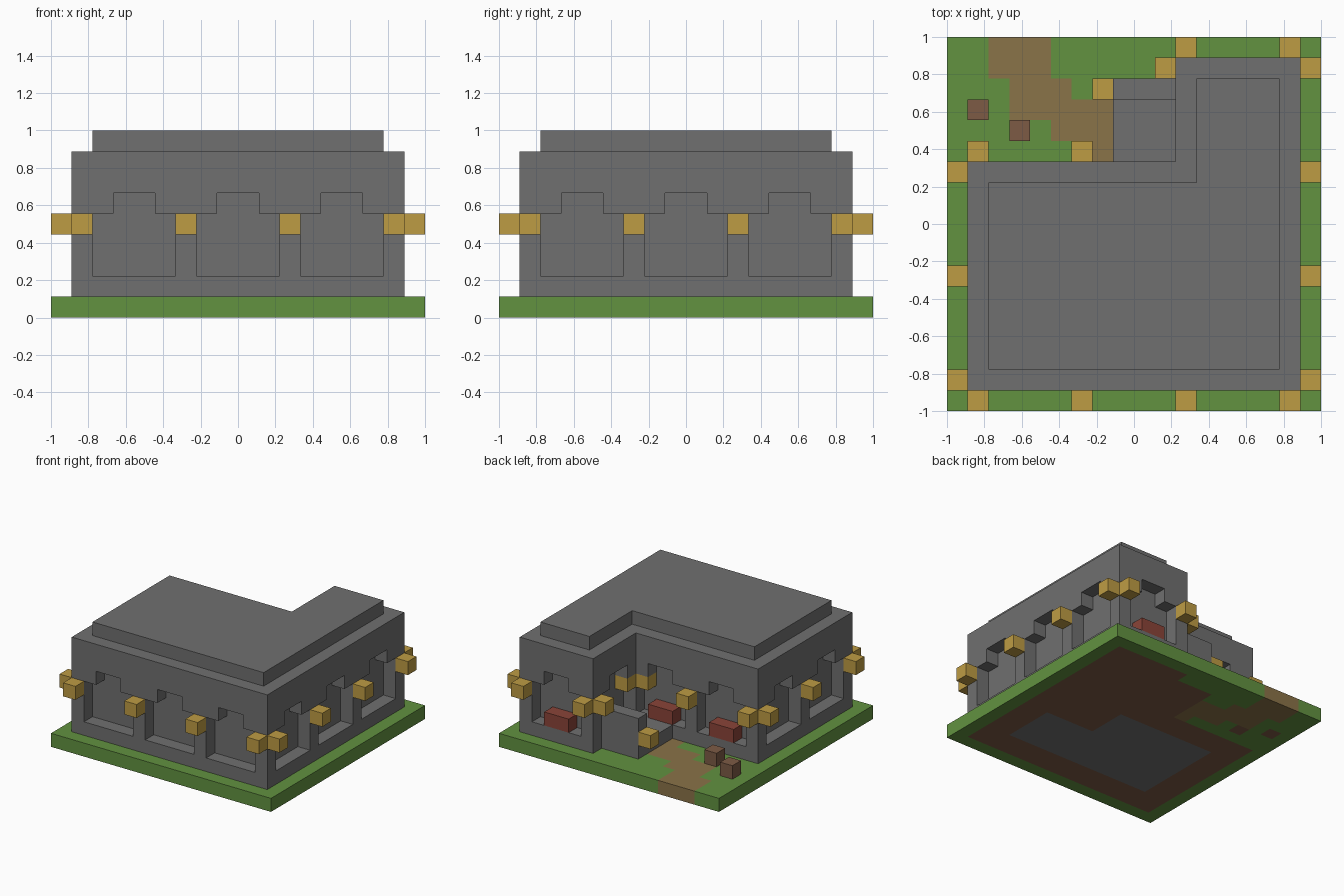
import bpy, bmesh
from mathutils import Vector, Matrix

cube = bpy.data.objects.get("Cube")
if cube:
    bpy.data.objects.remove(cube, do_unlink=True)

N = 18            # cells along each side
U = 2 / N         # size of one cell


def material(name, rgb):
    linear = [((c / 255 + 0.055) / 1.055) ** 2.4 for c in rgb] + [1]
    m = bpy.data.materials.new(name)
    m.use_nodes = True
    m.diffuse_color = linear
    m.node_tree.nodes["Principled BSDF"].inputs["Base Color"].default_value = linear
    return m


stone = material("stone grey", (112, 112, 112))
grass = material("grass green", (98, 146, 64))
dirt = material("path brown", (138, 115, 72))
soil = material("soil brown", (125, 91, 69))
gold = material("lamp gold", (190, 156, 68))
brick = material("brick red", (138, 68, 56))


def finish(name, bm, mats):
    bmesh.ops.recalc_face_normals(bm, faces=bm.faces)
    mesh = bpy.data.meshes.new(name)
    bm.to_mesh(mesh)
    bm.free()
    for m in mats:
        mesh.materials.append(m)
    obj = bpy.data.objects.new(name, mesh)
    bpy.context.collection.objects.link(obj)
    return obj


def place(x, y, z):
    return Vector((x * U - 1, y * U - 1, z * U))


def boxes(name, items, mat):
    """One object of boxes, each given as (corner, size) in cells."""
    bm = bmesh.new()
    for corner, size in items:
        mid = place(*(c + s / 2 for c, s in zip(corner, size)))
        scale = Matrix.Diagonal((*(s * U for s in size), 1))
        bmesh.ops.create_cube(bm, size=1, matrix=Matrix.Translation(mid) @ scale)
    return finish(name, bm, [mat])


def l_slab(name, inset, z0, z1):
    """L-shaped storey, drawn in by a number of cells on every side."""
    a, b = 1 + inset, 17 - inset
    cx, cy = 11 + inset, 12 - inset
    outline = [(a, a), (b, a), (b, b), (cx, b), (cx, cy), (a, cy)]
    bm = bmesh.new()
    face = bm.faces.new([bm.verts.new(place(x, y, z0)) for x, y in outline])
    top = bmesh.ops.extrude_face_region(bm, geom=[face])["geom"]
    bmesh.ops.translate(bm, vec=(0, 0, (z1 - z0) * U),
                        verts=[v for v in top if isinstance(v, bmesh.types.BMVert)])
    return finish(name, bm, [stone])


# Ground plate, coloured cell by cell through its full thickness
path_areas = [(2, 16, 5, 18), (3, 15, 6, 16), (3, 14, 8, 15), (5, 13, 8, 14), (7, 12, 8, 13)]
soil_areas = [(1, 1, 17, 12), (11, 12, 17, 17), (8, 12, 11, 16), (1, 14, 2, 15), (3, 13, 4, 14)]
floor_areas = [(3, 3, 11, 10), (11, 3, 15, 7)]


def inside(x, y, areas):
    return any(x0 < x < x1 and y0 < y < y1 for x0, y0, x1, y1 in areas)


bm = bmesh.new()
bmesh.ops.create_grid(bm, x_segments=N, y_segments=N, size=1)
top = bmesh.ops.extrude_face_region(bm, geom=bm.faces[:])["geom"]
bmesh.ops.translate(bm, vec=(0, 0, U),
                    verts=[v for v in top if isinstance(v, bmesh.types.BMVert)])
bm.normal_update()
for f in bm.faces:
    c = f.calc_center_median()
    # side faces take the colour of the cell just behind them
    x, y = (min(max((t + 1) / U, 0.5), N - 0.5) for t in (c.x, c.y))
    if inside(x, y, path_areas):
        f.material_index = 1
    elif c.z < U / 4 and inside(x, y, floor_areas):
        f.material_index = 3
    elif c.z < U / 4 and inside(x, y, soil_areas):
        f.material_index = 2
finish("ground", bm, [grass, dirt, soil, stone])

# House storeys: plinth, recessed wall, lintel band and roof
l_slab("plinth", 0, 1, 2)
l_slab("recessed_wall", 1, 2, 6)
l_slab("lintel_band", 0, 6, 8)
l_slab("roof", 1, 8, 9)

# Each wall: axis it runs along, fixed cell, outward step, pillar positions
walls = [("x", 1, -1, (1, 6, 11, 16)),    # front
         ("y", 16, 1, (1, 6, 11, 16)),    # left side
         ("y", 1, -1, (1, 6, 11)),        # right side
         ("x", 11, 1, (1, 6, 11)),        # back of the long wing
         ("y", 11, -1, (11, 16)),         # inner side of the short wing
         ("x", 16, 1, (11, 16))]          # back of the short wing


def cell(axis, along, across):
    return (along, across) if axis == "x" else (across, along)


pillars, brackets, lamps = set(), set(), set()
for axis, fixed, out, spots in walls:
    for s in spots:
        pillars.add(cell(axis, s, fixed))
        lamps.add((*cell(axis, s, fixed + out), 4))
    for s in spots[:-1]:
        brackets.update(cell(axis, s + k, fixed) for k in (1, 4))

# The inner corner carries its lamps inside the two neighbouring niches
lamps -= {(11, 12, 4), (10, 11, 4)}
niche_lamps = [(11, 12, 4), (10, 11, 4)]
lamps.add((7, 15, 2))

boxes("wall_pillars", [((x, y, 2), (1, 1, 4)) for x, y in sorted(pillars)], stone)
boxes("window_brackets", [((x, y, 5), (1, 1, 1)) for x, y in sorted(brackets)], stone)
boxes("lamps", [(c, (1, 1, 1)) for c in sorted(lamps)], gold)
boxes("niche_lamps", [(c, (1, 1, 1)) for c in niche_lamps], gold)

# Porch step with its low wall
boxes("porch_step", [((8, 12, 1), (3, 3, 1))], stone)
boxes("porch_wall", [((8, 15, 1), (3, 1, 3))], stone)

# Planters on the rear window sills, stumps on the lawn
boxes("window_planters", [((x, y, 2), (2, 1, 1)) for x, y in ((13, 16), (8, 11), (3, 11))], brick)
boxes("stumps", [((x, y, 1), (1, 1, 1)) for x, y in ((1, 14), (3, 13))], soil)
